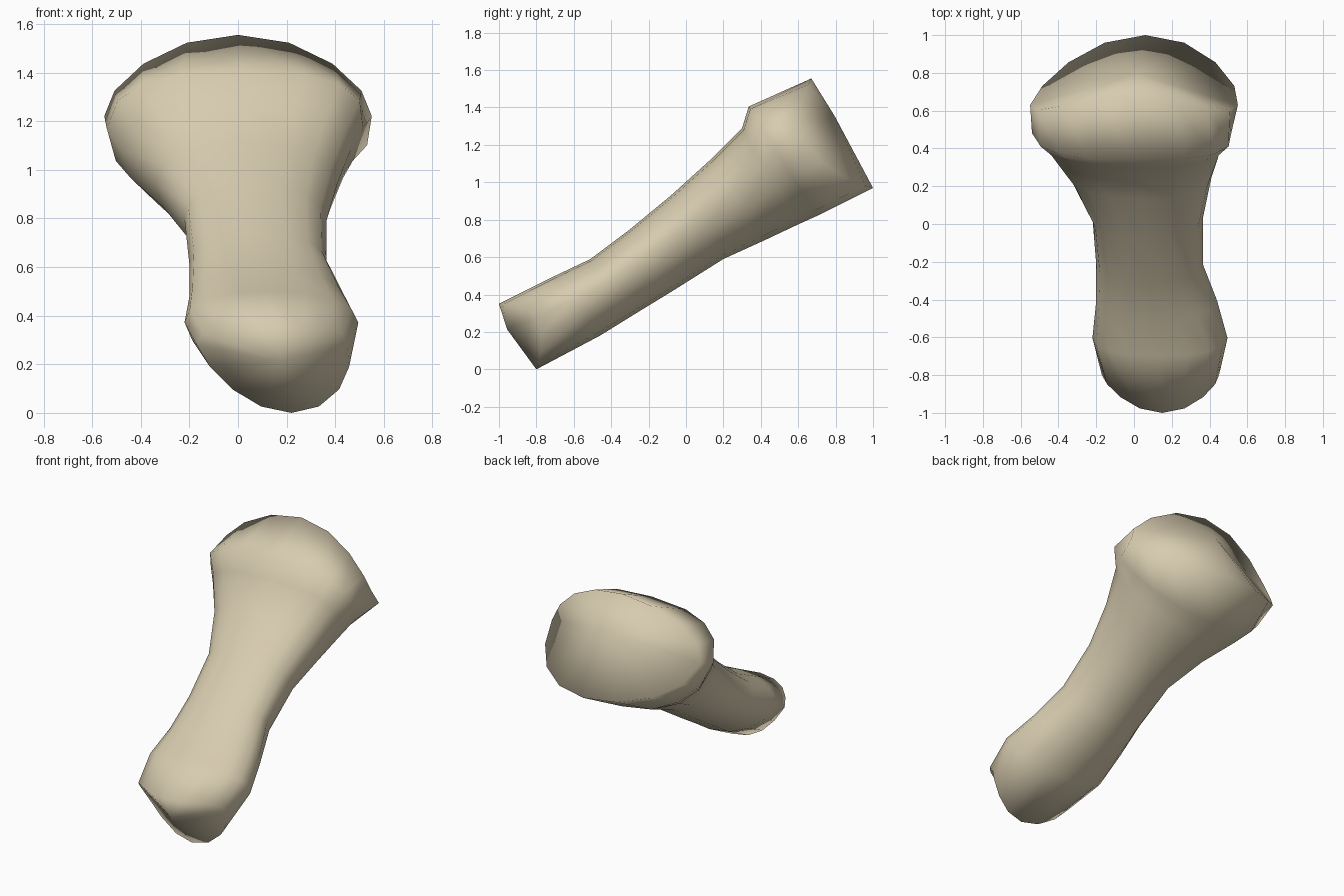
import bpy
import bmesh
from math import sin, cos, tau
from mathutils import Vector

if "Cube" in bpy.data.objects:
    bpy.data.objects.remove(bpy.data.objects["Cube"])

SIDES = 16
AXIS = Vector((0, 0.86, 0.5))  # direction of the tilted shaft

# Bone colour
bone = bpy.data.materials.new("bone beige")
bone.use_nodes = True
tint = (0.68, 0.60, 0.43, 1)
bone.diffuse_color = tint
bone.node_tree.nodes["Principled BSDF"].inputs["Base Color"].default_value = tint

# Cross-sections along the shaft: top (y, z), bottom (y, z), right x, left x,
# top x, bottom x, squareness of the upper half, sweep of the sides along the axis
SECTIONS = [
    ((-1.0, 0.35), (-0.8, 0.0), -0.17, 0.45, 0.15, 0.22, 1, 0.14),    # small end
    ((-0.70, 0.50), (-0.46, 0.18), -0.22, 0.495, 0.13, 0.15, 0.9, 0),
    ((-0.51, 0.59), (-0.25, 0.31), -0.20, 0.44, 0.10, 0.1, 0.9, 0),
    ((-0.31, 0.74), (-0.07, 0.42), -0.20, 0.365, 0.08, 0.08, 0.9, 0),
    ((-0.08, 0.93), (0.2, 0.59), -0.22, 0.365, 0.06, 0.06, 0.9, 0),   # waist
    ((0.13, 1.12), (0.42, 0.69), -0.34, 0.41, 0.04, 0.04, 0.9, 0),
    ((0.30, 1.29), (0.60, 0.775), -0.48, 0.465, 0.02, 0.0, 0.8, 0),   # neck
    ((0.335, 1.405), (0.70, 0.82), -0.54, 0.515, 0.02, -0.02, 0.75, 0),
    ((0.67, 1.555), (1.0, 0.97), -0.55, 0.55, 0.0, 0.06, 1, -0.2),    # large end
]


def squash(value, power):
    return abs(value) ** power * (1 if value >= 0 else -1)


def section_points(top, bottom, right, left, top_x, bottom_x, power, sweep):
    """Egg-shaped closed outline whose widest line lies above the middle."""
    middle = Vector(top).lerp(Vector(bottom), 0.4)
    mid_x, half = (left + right) / 2, (left - right) / 2
    for i in range(SIDES):
        c, s = cos(tau * i / SIDES), sin(tau * i / SIDES)
        end, end_x = (top, top_x) if s >= 0 else (bottom, bottom_x)
        p = power if s >= 0 else 1
        lift = squash(abs(s), p)
        y, z = middle.lerp(Vector(end), lift)
        x = mid_x + half * squash(c, p) + (end_x - mid_x) * lift
        yield Vector((x, y, z)) + AXIS * sweep * c * c


# Loft the outlines into one bone
bm = bmesh.new()
rings = [[bm.verts.new(p) for p in section_points(*s)] for s in SECTIONS]
for a, b in zip(rings, rings[1:]):
    for i in range(SIDES):
        j = (i + 1) % SIDES
        bm.faces.new((a[i], a[j], b[j], b[i]))

# Wedge-shaped ends, with a ridge running from top to bottom
for ring, bulge in ((rings[0], -0.03), (rings[-1], 0.01)):
    top, bottom = ring[SIDES // 4].co, ring[3 * SIDES // 4].co
    hub = bm.verts.new(top.lerp(bottom, 0.35) + AXIS * bulge)
    for i in range(SIDES):
        bm.faces.new((hub, ring[i], ring[(i + 1) % SIDES]))

bmesh.ops.recalc_face_normals(bm, faces=bm.faces)
for face in bm.faces:
    face.smooth = True
mesh = bpy.data.meshes.new("bone")
bm.to_mesh(mesh)
bm.free()
mesh.materials.append(bone)
bpy.context.collection.objects.link(bpy.data.objects.new("bone", mesh))
